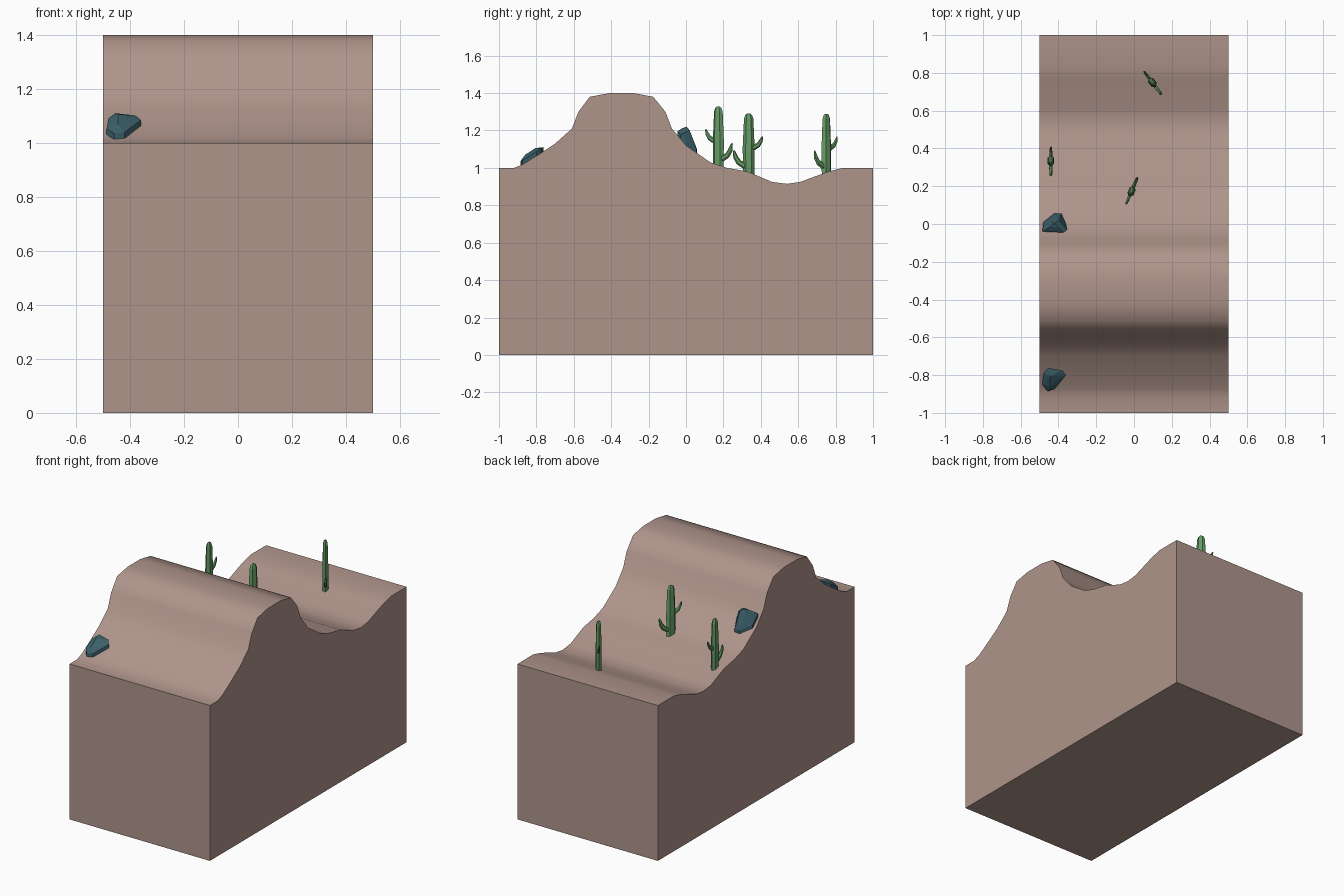
import bpy, bmesh
from math import radians, sin, cos, pi
from mathutils import Vector

if "Cube" in bpy.data.objects:
    bpy.data.objects.remove(bpy.data.objects["Cube"])


def material(name, rgb):
    m = bpy.data.materials.new(name)
    m.diffuse_color = (*rgb, 1)
    m.use_nodes = True
    m.node_tree.nodes["Principled BSDF"].inputs["Base Color"].default_value = m.diffuse_color
    return m


SAND = material("sand", (0.43, 0.30, 0.26))
GREEN = material("cactus_green", (0.13, 0.33, 0.13))
STONE = material("stone", (0.045, 0.115, 0.145))


def finish(bm, name, mat):
    bmesh.ops.recalc_face_normals(bm, faces=bm.faces)
    me = bpy.data.meshes.new(name)
    bm.to_mesh(me)
    bm.free()
    me.materials.append(mat)
    ob = bpy.data.objects.new(name, me)
    bpy.context.collection.objects.link(ob)
    return ob


# Terrain: a hill-and-dip profile (y, z) extruded across x
PROFILE = [(-1, 1), (-.92, 1), (-.87, 1.02), (-.79, 1.07), (-.7, 1.13), (-.61, 1.21),
           (-.575, 1.3), (-.515, 1.38), (-.41, 1.4), (-.28, 1.4), (-.175, 1.38),
           (-.11, 1.3), (-.075, 1.21), (0, 1.12), (.13, 1.03), (.22, 1.0), (.33, .98),
           (.46, .925), (.54, .915), (.61, .925), (.76, .98), (.84, 1), (1, 1)]


def ground(y):
    for (y0, z0), (y1, z1) in zip(PROFILE, PROFILE[1:]):
        if y <= y1:
            return z0 + (z1 - z0) * (y - y0) / (y1 - y0)


bm = bmesh.new()
side = bm.faces.new([bm.verts.new((-.5, y, z)) for y, z in [(-1, 0)] + PROFILE + [(1, 0)]])
ext = bmesh.ops.extrude_face_region(bm, geom=[side], use_keep_orig=True)
bmesh.ops.translate(bm, vec=(1, 0, 0),
                    verts=[v for v in ext["geom"] if isinstance(v, bmesh.types.BMVert)])
terrain = finish(bm, "terrain", SAND)
bpy.context.view_layer.objects.active = terrain
terrain.select_set(True)
bpy.ops.object.shade_smooth_by_angle(angle=radians(50))


# Cactus: flattened six-sided tubes along paths of (u, z, radius)
def tube(bm, path, sides=6, flat=.62):
    rings = []
    for i, (u, z, r) in enumerate(path):
        a, b = path[max(i - 1, 0)], path[min(i + 1, len(path) - 1)]
        t = Vector((b[0] - a[0], 0, b[1] - a[1])).normalized()
        n = Vector((t.z, 0, -t.x))
        rings.append([bm.verts.new(Vector((u, 0, z)) + n * r * cos(k * 2 * pi / sides)
                                   + Vector((0, r * flat * sin(k * 2 * pi / sides), 0)))
                      for k in range(sides)])
    for p, q in zip(rings, rings[1:]):
        for k in range(sides):
            j = (k + 1) % sides
            bm.faces.new((p[k], p[j], q[j], q[k]))
    bm.faces.new(rings[0])
    bm.faces.new(rings[-1])


TRUNK = [(0, -.02, .03), (0, .13, .032), (0, .285, .025), (0, .305, .018), (0, .312, .009)]
HIGH_ARM = [(.015, .125, .016), (.052, .145, .013), (.066, .168, .010), (.073, .19, .004)]
LOW_ARM = [(-.015, .03, .018), (-.053, .052, .015), (-.07, .08, .013), (-.079, .115, .005)]


def cactus(name, x, y, angle):
    bm = bmesh.new()
    for path in (TRUNK, HIGH_ARM, LOW_ARM):
        tube(bm, path)
    ob = finish(bm, name, GREEN)
    ob.location = (x, y, ground(y))
    ob.rotation_euler.z = radians(angle)


cactus("cactus_middle", -.013, .173, -113)
cactus("cactus_left", -.44, .335, 90)
cactus("cactus_back", .097, .75, 127)


# Rocks: faceted hull of a ground outline and a smaller crown
def rock(name, outline, crown):
    bm = bmesh.new()
    pts = [(x, y, ground(y) + dz) for x, y in outline for dz in (-.02, .022)] + crown
    verts = [bm.verts.new(p) for p in pts]
    hull = bmesh.ops.convex_hull(bm, input=verts)
    junk = {g for g in hull["geom_interior"] + hull["geom_unused"]
            if isinstance(g, bmesh.types.BMVert)}
    bmesh.ops.delete(bm, geom=list(junk), context='VERTS')
    finish(bm, name, STONE)


rock("rock_front",
     [(-.487, -.85), (-.48, -.79), (-.455, -.762), (-.38, -.775), (-.36, -.8),
      (-.42, -.875), (-.46, -.885)],
     [(-.475, -.845, 1.065), (-.445, -.86, 1.07), (-.445, -.805, 1.106),
      (-.41, -.785, 1.098), (-.45, -.77, 1.095)])
rock("rock_slope",
     [(-.485, -.04), (-.48, .01), (-.42, .058), (-.385, .055), (-.36, 0),
      (-.355, -.03), (-.375, -.045)],
     [(-.445, -.015, 1.212), (-.40, -.02, 1.212), (-.44, .01, 1.21),
      (-.42, .004, 1.22), (-.395, .02, 1.2)])
